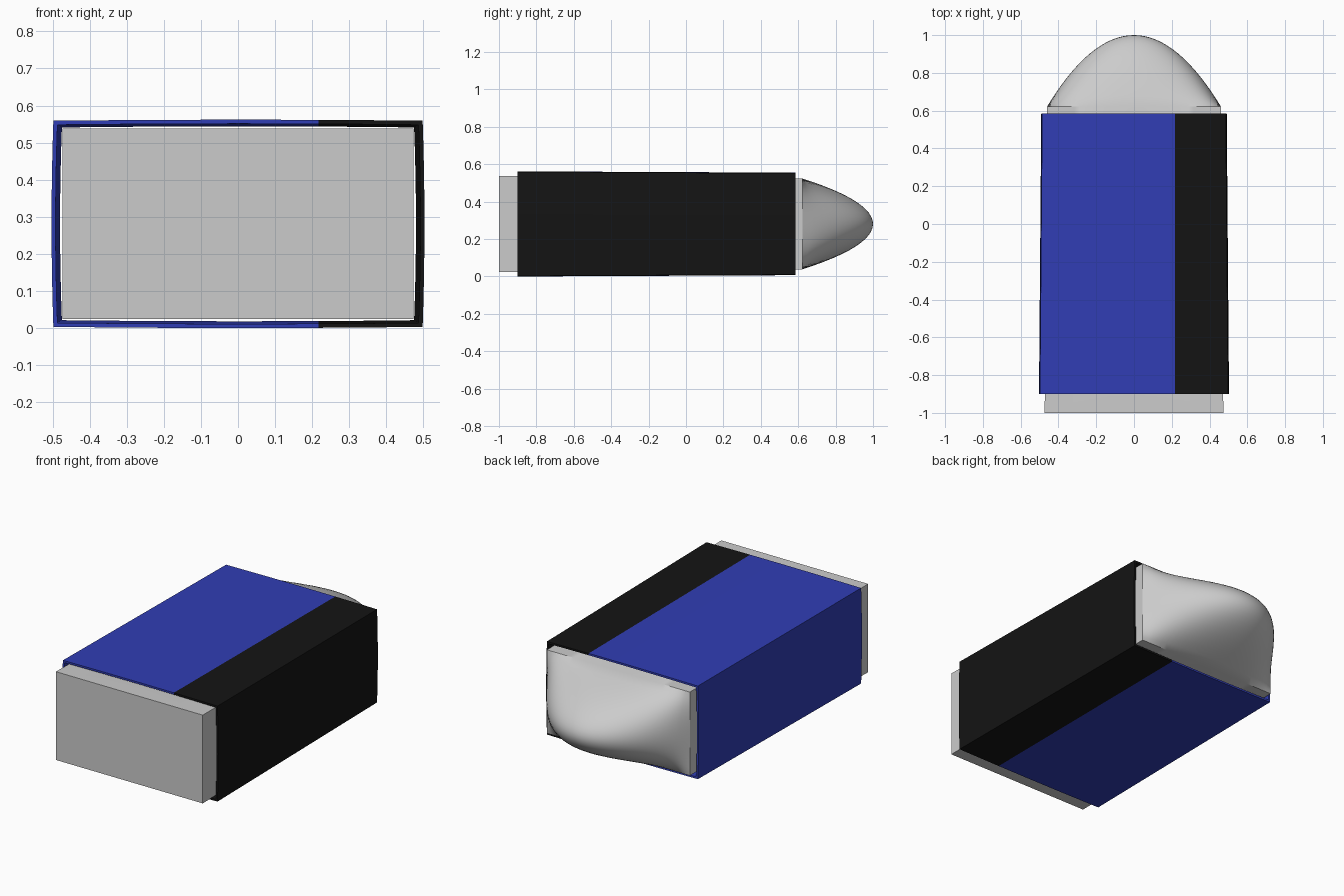
import bpy
import bmesh

if "Cube" in bpy.data.objects:
    bpy.data.objects.remove(bpy.data.objects["Cube"])

ZC = 0.281      # mid height of the whole model
SPLIT = 0.217   # where the sleeve changes colour


def finish(bm, name, mats=()):
    bmesh.ops.recalc_face_normals(bm, faces=bm.faces)
    me = bpy.data.meshes.new(name)
    bm.to_mesh(me)
    bm.free()
    ob = bpy.data.objects.new(name, me)
    bpy.context.collection.objects.link(ob)
    for m in mats:
        me.materials.append(m)
    bpy.ops.object.select_all(action='DESELECT')
    bpy.context.view_layer.objects.active = ob
    ob.select_set(True)
    bpy.ops.object.shade_smooth_by_angle(angle=0.52)
    return ob


def material(name, rgb):
    m = bpy.data.materials.new(name)
    m.diffuse_color = (*rgb, 1)
    m.use_nodes = True
    m.node_tree.nodes["Principled BSDF"].inputs["Base Color"].default_value = m.diffuse_color
    return m


def bridge(bm, a, b):
    n = len(a)
    return [bm.faces.new((a[i], a[(i + 1) % n], b[(i + 1) % n], b[i])) for i in range(n)]


# Rubber block: tapered box whose back is a pillow-shaped dome
bm = bmesh.new()
N, M = 32, 24
W, H, Y0, RISE = 0.46, 0.243, 0.622, 0.378
grid = []
for i in range(N + 1):
    u = 2 * i / N - 1
    col = []
    for j in range(M + 1):
        v = 2 * j / M - 1
        y = Y0 + RISE * (1 - u * u) * (1 - v * v)
        col.append(bm.verts.new((W * u, y, ZC + H * v)))
    grid.append(col)
for i in range(N):
    for j in range(M):
        bm.faces.new((grid[i][j], grid[i + 1][j], grid[i + 1][j + 1], grid[i][j + 1]))
rim = ([c[0] for c in grid] + grid[N][1:]
       + [c[M] for c in grid[-2::-1]] + grid[0][M - 1:0:-1])
front = [bm.verts.new((v.co.x * 0.473 / W, -1, ZC + (v.co.z - ZC) * 0.257 / H)) for v in rim]
bridge(bm, rim, front)
bm.faces.new(front)
finish(bm, "rubber_block")


# Card sleeve: thin, slightly bulging open tube that narrows to the back
def sleeve_ring(bm, y, w, h):
    bulge = 0.005
    xs = [-w, -w / 2, 0, SPLIT, w * 0.7, w]
    vs = [k / 4 - 1 for k in range(1, 8)]
    top = [(x, h - 0.003 * (x / w) ** 2) for x in xs]
    side = [(w + bulge * (1 - v * v), v * (h - 0.003)) for v in vs]
    pts = ([(x, -z) for x, z in top] + side
           + top[::-1] + [(-x, z) for x, z in side[::-1]])
    return [bm.verts.new((x, y, ZC + z)) for x, z in pts]


bm = bmesh.new()
T = 0.011
rings = [sleeve_ring(bm, *r) for r in (
    (-0.9, 0.498, 0.281), (0.585, 0.486, 0.274),
    (0.585, 0.486 - T, 0.274 - T), (-0.9, 0.498 - T, 0.281 - T))]
for k in range(4):
    for f in bridge(bm, rings[k], rings[(k + 1) % 4]):
        f.material_index = int(f.calc_center_median().x > SPLIT)
finish(bm, "card_sleeve", (material("blue_card", (0.03, 0.047, 0.46)),
                           material("black_card", (0.007, 0.007, 0.007))))
